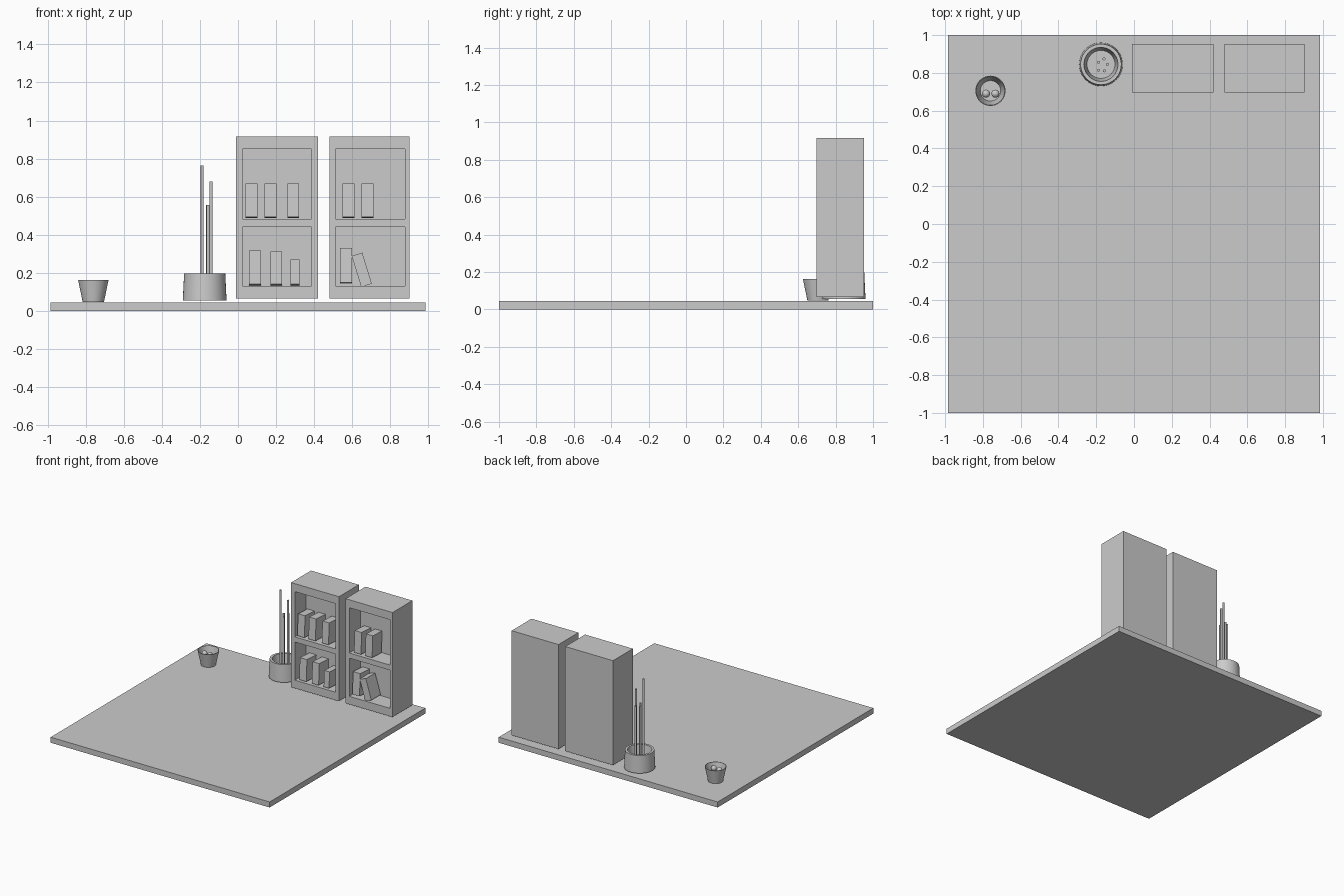
import bpy, bmesh, math

if "Cube" in bpy.data.objects:
    bpy.data.objects.remove(bpy.data.objects["Cube"])


def box(name, x, y, z, tilt=(0, 0, 0)):
    """Box from (min, max) ranges, optionally rotated about its centre."""
    bpy.ops.mesh.primitive_cube_add(
        size=1, location=[(a + b) / 2 for a, b in (x, y, z)], rotation=tilt)
    ob = bpy.context.object
    ob.name = name
    ob.scale = [b - a for a, b in (x, y, z)]
    bpy.ops.object.transform_apply(location=False, rotation=False, scale=True)
    return ob


def lathe(name, loc, profile, n=40):
    """Spin an (r, z) profile that starts and ends on the axis."""
    bm = bmesh.new()
    vs = [bm.verts.new((r, 0, z)) for r, z in profile]
    es = [bm.edges.new(p) for p in zip(vs, vs[1:])]
    bmesh.ops.spin(bm, geom=vs + es, axis=(0, 0, 1), cent=(0, 0, 0),
                   angle=math.tau, steps=n, use_duplicate=False)
    bmesh.ops.remove_doubles(bm, verts=bm.verts, dist=1e-5)
    bmesh.ops.recalc_face_normals(bm, faces=bm.faces)
    me = bpy.data.meshes.new(name)
    bm.to_mesh(me)
    bm.free()
    ob = bpy.data.objects.new(name, me)
    ob.location = loc
    bpy.context.collection.objects.link(ob)
    smooth(ob)
    return ob


def smooth(ob):
    bpy.ops.object.select_all(action='DESELECT')
    ob.select_set(True)
    bpy.context.view_layer.objects.active = ob
    bpy.ops.object.shade_smooth_by_angle(angle=math.radians(35))


def bookcase(name, x0, x1, ix0, ix1):
    """Solid case with two compartments cut into the front."""
    case = box(name, (x0, x1), (0.697, 0.952), (0.065, 0.915))
    for z in ((0.13, 0.44), (0.482, 0.85)):
        cut = box("cutter", (ix0, ix1), (0.6, 0.84), z)
        cut.hide_render = True
        mod = case.modifiers.new("opening", 'BOOLEAN')
        mod.operation, mod.solver, mod.object = 'DIFFERENCE', 'EXACT', cut
        bpy.context.view_layer.objects.active = case
        bpy.ops.object.modifier_apply(modifier=mod.name)
        bpy.data.objects.remove(cut)


# Floor slab
box("floor", (-0.985, 0.985), (-1, 1), (0, 0.045))

# Two bookcases
bookcase("bookcase_left", -0.01, 0.42, 0.023, 0.387)
bookcase("bookcase_right", 0.48, 0.902, 0.513, 0.878)

# Books: x range, z range (leaning slightly back)
books = [(0.04, 0.103, 0.49, 0.665), (0.14, 0.202, 0.49, 0.665),
         (0.26, 0.32, 0.49, 0.665), (0.057, 0.12, 0.137, 0.313),
         (0.17, 0.231, 0.137, 0.31), (0.276, 0.324, 0.137, 0.268),
         (0.55, 0.612, 0.49, 0.665), (0.65, 0.712, 0.49, 0.665),
         (0.535, 0.599, 0.147, 0.327)]
for i, (x0, x1, z0, z1) in enumerate(books):
    box(f"book_{i + 1}", (x0, x1), (0.71, 0.83), (z0, z1),
        (math.radians(-3), 0, 0))
box("book_leaning", (0.621, 0.679), (0.71, 0.83), (0.131, 0.301),
    (0, math.radians(-17), 0))

# Wide planter with five canes
px, py = -0.175, 0.845
lathe("planter", (px, py, 0), [(0, 0.055), (0.115, 0.055), (0.108, 0.197),
                               (0.09, 0.197), (0.074, 0.10), (0, 0.10)])
canes = [(-0.013, 0.011, 0.557), (0.016, 0.029, 0.557), (0.034, 0, 0.68),
         (0.018, -0.034, 0.557), (-0.013, -0.032, 0.763)]
for i, (dx, dy, top) in enumerate(canes):
    lathe(f"cane_{i + 1}", (px + dx, py + dy, 0),
          [(0, 0.095), (0.008, 0.095), (0.008, top), (0, top)], 16)

# Small tapered cup with two balls
lathe("cup", (-0.76, 0.705, 0), [(0, 0.047), (0.056, 0.047), (0.08, 0.163),
                                 (0.076, 0.163), (0.054, 0.06), (0, 0.06)])
for side, x in (("left", -0.784), ("right", -0.734)):
    bpy.ops.mesh.primitive_uv_sphere_add(segments=24, ring_count=12,
                                         radius=0.021, location=(x, 0.69, 0.135))
    bpy.context.object.name = f"ball_{side}"
    smooth(bpy.context.object)
